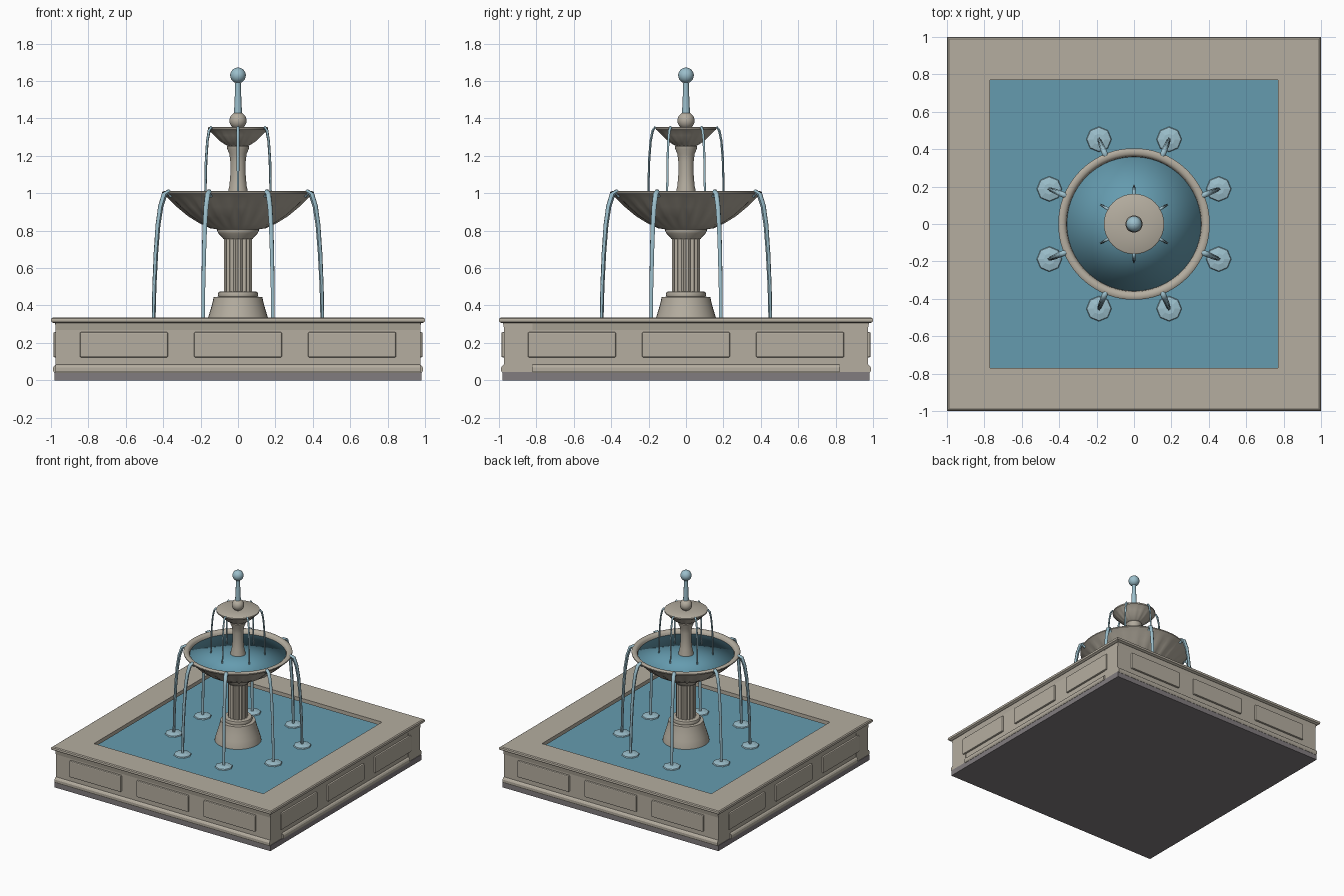
import bpy, bmesh
from math import sin, cos, pi, radians
from mathutils import Matrix, Vector

if "Cube" in bpy.data.objects:
    bpy.data.objects.remove(bpy.data.objects["Cube"])


def material(name, rgb):
    m = bpy.data.materials.new(name)
    m.diffuse_color = (*rgb, 1)
    m.use_nodes = True
    m.node_tree.nodes["Principled BSDF"].inputs["Base Color"].default_value = m.diffuse_color
    return m


STONE = material("stone", (0.46, 0.42, 0.35))
PLINTH = material("dark_stone", (0.22, 0.20, 0.21))
WATER = material("water", (0.13, 0.33, 0.43))
SPRAY = material("spray", (0.33, 0.52, 0.60))


def finish(bm, name, mat, angle=None):
    bmesh.ops.recalc_face_normals(bm, faces=bm.faces)
    me = bpy.data.meshes.new(name)
    bm.to_mesh(me)
    bm.free()
    me.materials.append(mat)
    ob = bpy.data.objects.new(name, me)
    bpy.context.collection.objects.link(ob)
    if angle:
        bpy.context.view_layer.objects.active = ob
        ob.select_set(True)
        bpy.ops.object.shade_smooth_by_angle(angle=radians(angle))
        ob.select_set(False)
    return ob


def skin(bm, rings):
    """Bridge closed vertex rings and cap both ends."""
    loops = [[bm.verts.new(p) for p in r] for r in rings]
    n = len(loops[0])
    for a, b in zip(loops, loops[1:]):
        for i in range(n):
            j = (i + 1) % n
            bm.faces.new((a[i], a[j], b[j], b[i]))
    bm.faces.new(loops[0])
    bm.faces.new(loops[-1])


def lathe(name, profile, mat=STONE, sides=32, angle=35, flutes=0):
    """Turn (radius, z[, flute depth]) points; flutes pinch the radius."""
    bm = bmesh.new()
    rings = []
    for r, z, *d in profile:
        depth = d[0] if d else 0
        ring = []
        for i in range(sides):
            t = 2 * pi * i / sides
            k = r - depth * (0.5 + 0.5 * cos(flutes * t))
            ring.append((k * cos(t), k * sin(t), z))
        rings.append(ring)
    skin(bm, rings)
    return finish(bm, name, mat, angle)


def square_rings(name, profile, mat):
    """Closed square frame swept from (half width, z) points."""
    bm = bmesh.new()
    loops = [[bm.verts.new((sx * h, sy * h, z)) for sx, sy in
              ((1, 1), (-1, 1), (-1, -1), (1, -1))] for h, z in profile]
    for a, b in zip(loops, loops[1:] + loops[:1]):
        for i in range(4):
            j = (i + 1) % 4
            bm.faces.new((a[i], a[j], b[j], b[i]))
    return finish(bm, name, mat)


def box(name, size, loc, mat, bevel=0, turn=0):
    bm = bmesh.new()
    bmesh.ops.create_cube(bm, size=1)
    bmesh.ops.scale(bm, vec=size, verts=bm.verts)
    if bevel:
        bmesh.ops.bevel(bm, geom=bm.edges[:], offset=bevel, segments=2,
                        profile=0.5, affect='EDGES')
    bmesh.ops.translate(bm, vec=loc, verts=bm.verts)
    bmesh.ops.rotate(bm, matrix=Matrix.Rotation(turn, 3, 'Z'), verts=bm.verts)
    return finish(bm, name, mat)


def jet(name, path, turn, sides=6):
    """Tapered water stream along (r, z, thickness) points."""
    bm = bmesh.new()
    rings = []
    for i, (r, z, w) in enumerate(path):
        a, b = path[max(i - 1, 0)], path[min(i + 1, len(path) - 1)]
        d = Vector((b[0] - a[0], 0, b[1] - a[1])).normalized()
        side = Vector((0, 1, 0))
        up = d.cross(side)
        rings.append([Vector((r, 0, z)) + w * (cos(t) * side + sin(t) * up)
                      for t in (2 * pi * k / sides for k in range(sides))])
    skin(bm, rings)
    bmesh.ops.rotate(bm, matrix=Matrix.Rotation(turn, 3, 'Z'), verts=bm.verts)
    finish(bm, name, SPRAY, 60)


def ball(name, radius, z, mat):
    bm = bmesh.new()
    bmesh.ops.create_uvsphere(bm, u_segments=20, v_segments=12, radius=radius)
    bmesh.ops.translate(bm, vec=(0, 0, z), verts=bm.verts)
    finish(bm, name, mat, 60)


# Square pool: plinth, moulded walls, raised panels, coping, water
box("plinth", (1.96, 1.96, 0.045), (0, 0, 0.0225), PLINTH)
WALL = [(0.82, 0.04), (0.982, 0.04), (0.988, 0.05), (0.988, 0.068),
        (0.982, 0.078), (0.972, 0.085), (0.972, 0.27), (0.98, 0.315), (0.82, 0.315)]
for i, side in enumerate(("front", "right", "back", "left")):
    half = 0.976 if i % 2 == 0 else 0.82
    bm = bmesh.new()
    skin(bm, [[(x, -d, z) for d, z in WALL] for x in (-half, half)])
    bmesh.ops.rotate(bm, matrix=Matrix.Rotation(i * pi / 2, 3, 'Z'), verts=bm.verts)
    finish(bm, f"{side}_wall", STONE)
    for k in (-1, 0, 1):
        box(f"{side}_panel", (0.47, 0.04, 0.135), (k * 0.61, -0.967, 0.19),
            STONE, 0.007, i * pi / 2)
square_rings("coping", [(0.77, 0.305), (0.985, 0.305), (0.998, 0.312), (1.0, 0.32),
                        (0.998, 0.33), (0.99, 0.336), (0.77, 0.336)], STONE)
box("pool_water", (1.66, 1.66, 0.02), (0, 0, 0.27), WATER)

# Pedestal and fluted column
lathe("pedestal", [(0.175, 0.27), (0.172, 0.295), (0.16, 0.335), (0.146, 0.38),
                   (0.135, 0.42), (0.13, 0.445), (0.105, 0.447), (0.108, 0.46),
                   (0.103, 0.473), (0.08, 0.475)])
lathe("column", [(0.075, 0.47, 0.009), (0.075, 0.765, 0.009)],
      sides=96, flutes=16, angle=50)
lathe("capital", [(0.078, 0.755), (0.085, 0.765), (0.105, 0.785),
                  (0.112, 0.8), (0.11, 0.812)])

# Lower bowl with ribbed underside
lathe("lower_bowl", [(0.10, 0.805), (0.15, 0.813), (0.2, 0.835, 0.008),
                     (0.27, 0.877, 0.012), (0.33, 0.927, 0.012), (0.375, 0.972, 0.004),
                     (0.395, 0.99), (0.405, 0.998), (0.405, 1.006), (0.397, 1.012),
                     (0.375, 1.012), (0.362, 1.0), (0.355, 0.965), (0.1, 0.94)],
      sides=96, flutes=24, angle=50)
lathe("lower_bowl_water", [(0.33, 0.95), (0.36, 0.983), (0.02, 0.988)], WATER, angle=180)

# Upper stem and bowl
lathe("upper_stem", [(0.06, 0.95), (0.055, 1.0), (0.046, 1.04), (0.041, 1.1),
                     (0.041, 1.17), (0.046, 1.21), (0.057, 1.235), (0.06, 1.25),
                     (0.05, 1.265)], sides=24)
lathe("upper_bowl", [(0.05, 1.25), (0.07, 1.26, 0.003), (0.1, 1.28, 0.006),
                     (0.132, 1.31, 0.006), (0.152, 1.334), (0.161, 1.34),
                     (0.161, 1.35), (0.154, 1.355), (0.03, 1.35)],
      sides=64, flutes=16, angle=50)

# Finial with central spout
ball("finial_ball", 0.046, 1.388, STONE)
lathe("spout", [(0.022, 1.42), (0.018, 1.5), (0.014, 1.61)], SPRAY, 12, 50)
ball("spout_ball", 0.042, 1.63, SPRAY)

# Falling streams with splash rings
for k in range(8):
    t = radians(22.5 + 45 * k)
    jet("lower_stream", [(0.385, 0.985, 0.014), (0.405, 1.008, 0.015), (0.425, 0.995, 0.015),
                         (0.447, 0.93, 0.014), (0.463, 0.83, 0.013), (0.475, 0.68, 0.012),
                         (0.484, 0.5, 0.011), (0.489, 0.28, 0.01)], t)
    s = lathe("splash", [(0.07, 0.275), (0.064, 0.288), (0.03, 0.296)], SPRAY, 8, 0)
    s.location = (0.49 * cos(t), 0.49 * sin(t), 0)
for k in range(6):
    jet("upper_stream", [(0.152, 1.342, 0.007), (0.166, 1.352, 0.008), (0.178, 1.335, 0.008),
                         (0.189, 1.28, 0.007), (0.197, 1.18, 0.007), (0.202, 0.985, 0.006)],
        radians(30 + 60 * k), 6)
